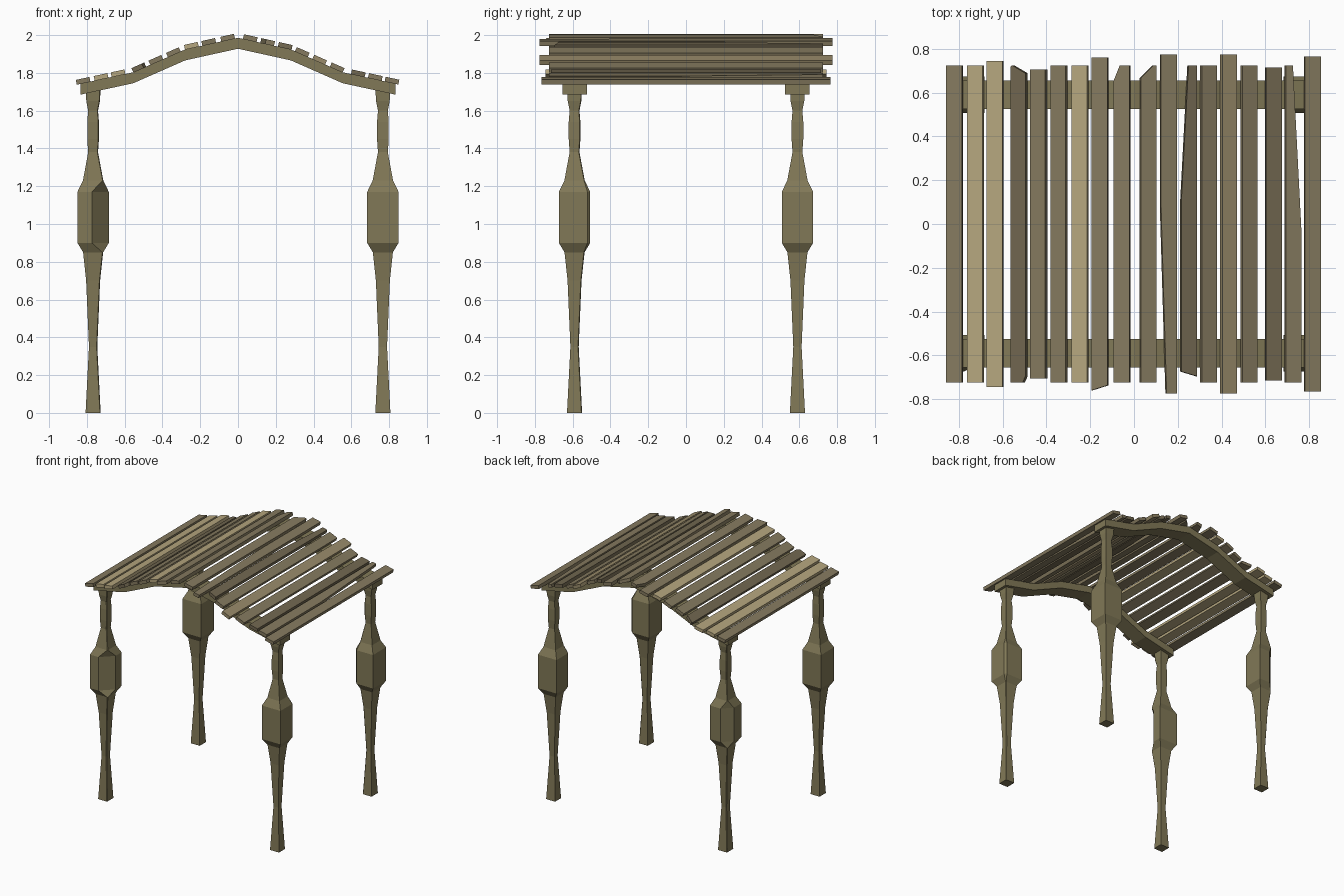
import bpy, bmesh, math
from mathutils import Vector

if "Cube" in bpy.data.objects:
    bpy.data.objects.remove(bpy.data.objects["Cube"])


def material(name, rgb):
    m = bpy.data.materials.new(name)
    m.diffuse_color = (*rgb, 1)
    m.use_nodes = True
    m.node_tree.nodes["Principled BSDF"].inputs["Base Color"].default_value = m.diffuse_color
    return m


WOOD = material("olive wood", (0.22, 0.19, 0.095))
TONES = {
    "n": material("plank wood", (0.235, 0.195, 0.115)),
    "d": material("dark plank wood", (0.165, 0.135, 0.08)),
    "m": material("medium plank wood", (0.32, 0.26, 0.145)),
    "l": material("light plank wood", (0.46, 0.38, 0.21)),
}


def loft(name, rings, mat):
    """Skin equal-length rings of points and cap both ends."""
    bm = bmesh.new()
    vs = [[bm.verts.new(p) for p in r] for r in rings]
    n = len(vs[0])
    for a, b in zip(vs, vs[1:]):
        for i in range(n):
            j = (i + 1) % n
            bm.faces.new((a[i], a[j], b[j], b[i]))
    bm.faces.new(vs[0][::-1])
    bm.faces.new(vs[-1])
    bmesh.ops.recalc_face_normals(bm, faces=bm.faces)
    me = bpy.data.meshes.new(name)
    bm.to_mesh(me)
    bm.free()
    me.materials.append(mat)
    ob = bpy.data.objects.new(name, me)
    bpy.context.collection.objects.link(ob)
    return ob


# Carved square posts: (height, half width); the belly has a hewn corner
POST = [(0, .04), (.35, .022), (.7, .037), (.85, .053), (.9, .083), (1.17, .083),
        (1.23, .054), (1.38, .026), (1.45, .031), (1.54, .031), (1.6, .026),
        (1.65, .036), (1.72, .04)]
PX, PY = .767, .59


def post(name, x, y, cut, corner):
    rings = []
    for z, h in POST:
        c = cut if .86 < z < 1.2 else .004
        sx, sy = corner
        pts = [(-h, -h), (-h, h), (h, h), (h, -h + c), (h - c, -h)]
        rings.append([(x + px * sx, y - py * sy, z) for px, py in pts])
    return loft(name, rings, WOOD)


post("front_left_post", -PX, -PY, .09, (1, -1))
post("back_left_post", -PX, PY, .07, (-1, 1))
post("front_right_post", PX, -PY, .015, (1, 1))
post("back_right_post", PX, PY, .02, (-1, -1))

# Arched beams joining the posts at the front and back
ARCH = [(-.833, 1.685), (-.555, 1.745), (-.28, 1.866), (0, 1.928),
        (.28, 1.866), (.555, 1.745), (.833, 1.685)]
RISE = .058
for name, y in (("front_beam", -PY), ("back_beam", PY)):
    loft(name, [[(x, y - .065, z), (x, y + .065, z), (x, y + .065, z + RISE),
                 (x, y - .065, z + RISE)] for x, z in ARCH], WOOD)


def arch_at(x):
    """Height of the beam top and its slope angle at x."""
    for (x0, z0), (x1, z1) in zip(ARCH, ARCH[1:]):
        if x <= x1 or x1 == ARCH[-1][0]:
            s = (z1 - z0) / (x1 - x0)
            return z0 + s * (x - x0) + RISE, math.atan(s)


# Roof planks: (centre x, half length, tone)
PLANKS = [(-.82, .725, "n"), (-.725, .725, "l"), (-.635, .745, "l"), (-.525, .725, "d"),
          (-.435, .705, "n"), (-.342, .725, "n"), (-.247, .725, "l"), (-.155, .76, "n"),
          (-.055, .725, "n"), (.065, .725, "n"), (.157, .775, "n"), (.25, .725, "d"),
          (.34, .725, "n"), (.432, .775, "m"), (.525, .725, "n"), (.637, .715, "d"),
          (.727, .725, "n"), (.815, .765, "n")]
# Split and worn plank outlines in (across, along) coordinates from -1 to 1
WORN = {
    3: [(-1, -1), (.6, -1), (1, -.96), (1, .95), (-.8, 1), (-1, .99)],
    7: [(-1, -1), (1, -.97), (1, 1), (-1, 1)],
    8: [(-1, -1), (1, -1), (1, 1), (-.2, 1), (-1, .9)],
    9: [(-1, -1), (1, -1), (1, 1), (.6, 1), (-1, .92)],
    10: [(-.3, -1), (1, -1), (1, 1), (-1, 1), (-1, .1)],
    11: [(-1, -.93), (1, -.96), (1, 1), (-.1, 1), (-1, .15)],
    12: [(-1, -1), (1, -1), (1, 1), (-1, 1)],
    16: [(-1, -1), (1, -1), (1, -.07), (-.1, 1), (-1, 1)],
}
HW, HT = .037, .013
for i, (x, length, tone) in enumerate(PLANKS):
    outline = WORN.get(i, [(-1, -1), (1, -1), (1, 1), (-1, 1)])
    z, angle = arch_at(x)
    ob = loft(f"roof_plank_{i + 1}",
              [[(u * HW, v * length, t) for u, v in outline] for t in (-HT, HT)], TONES[tone])
    ob.location = Vector((x, 0, z + .012))
    ob.rotation_euler.y = -angle
